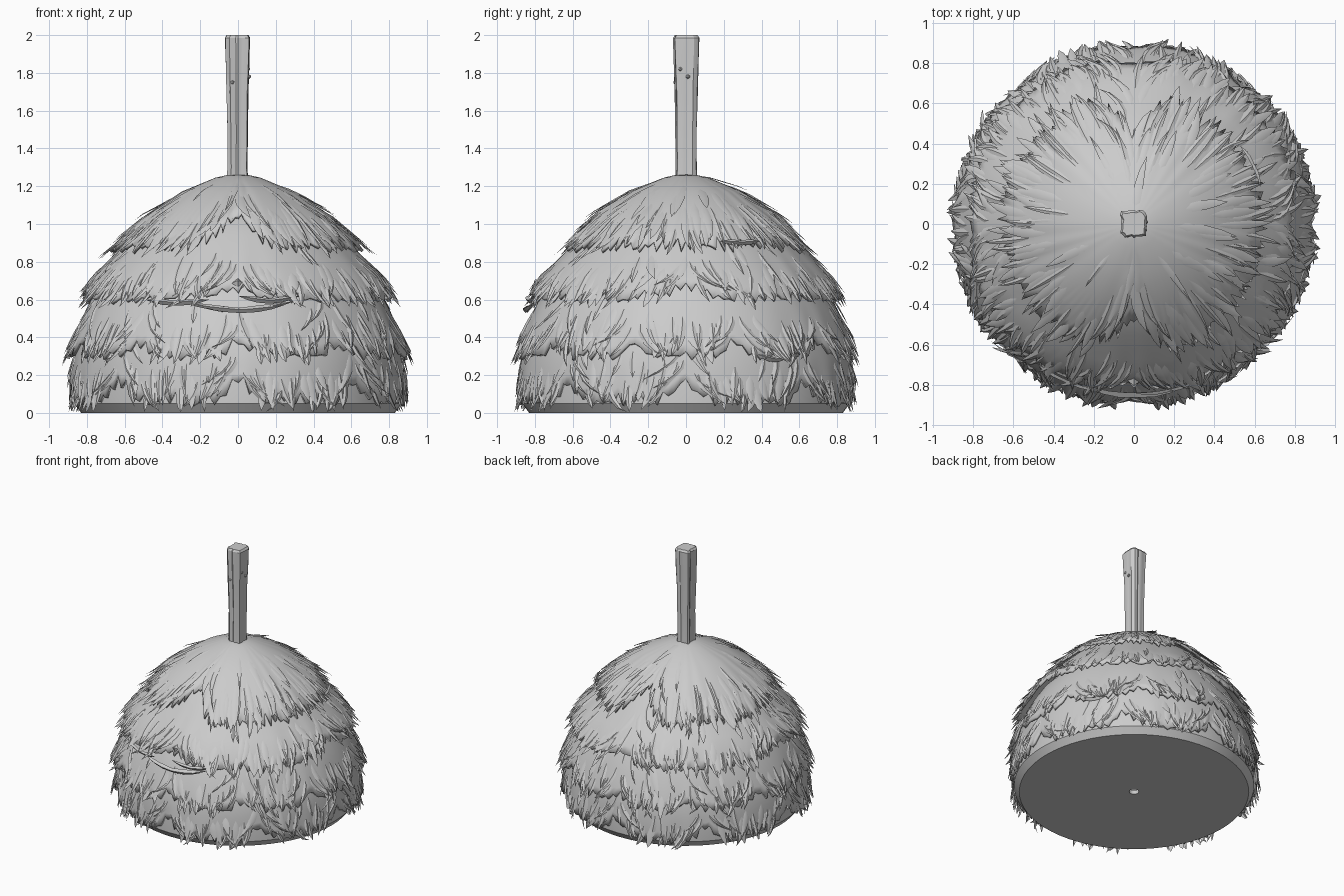
import bpy, bmesh, math, random
from mathutils import Vector

random.seed(7)
cube = bpy.data.objects.get("Cube")
if cube:
    bpy.data.objects.remove(cube, do_unlink=True)

straw = bpy.data.materials.new("plain_grey")
straw.use_nodes = True
GREY = (0.6, 0.6, 0.6, 1)
straw.diffuse_color = GREY
straw.node_tree.nodes["Principled BSDF"].inputs["Base Color"].default_value = GREY


def finish(bm, name, angle=40, recalc=True):
    if recalc:
        bmesh.ops.recalc_face_normals(bm, faces=bm.faces)
    mesh = bpy.data.meshes.new(name)
    bm.to_mesh(mesh)
    bm.free()
    obj = bpy.data.objects.new(name, mesh)
    bpy.context.collection.objects.link(obj)
    mesh.materials.append(straw)
    bpy.ops.object.select_all(action='DESELECT')
    bpy.context.view_layer.objects.active = obj
    obj.select_set(True)
    bpy.ops.object.shade_smooth_by_angle(angle=math.radians(angle))
    return obj


def polar(r, a, z):
    # angle zero is the front
    return Vector((r * math.sin(a), -r * math.cos(a), z))


def on_profile(pts, t, a, lift=0.0):
    # point at fraction t down the profile, pushed outwards by lift
    f = max(t, 0) * (len(pts) - 1)
    i = min(int(f), len(pts) - 2)
    p, q = Vector(pts[i]), Vector(pts[i + 1])
    d = (q - p).normalized()
    m = p.lerp(q, f - i) + Vector((-d.y, d.x)) * lift
    return polar(m.x, a, max(m.y, 0.004))


def bridge(bm, rings, closed=True):
    for lo, hi in zip(rings, rings[1:]):
        n = len(lo)
        for i in range(n if closed else n - 1):
            j = (i + 1) % n
            bm.faces.new((lo[i], lo[j], hi[j], hi[i]))


def blade(bm, path, width, bulge, side):
    # ridged straw following path(s), pointed at the tip and narrow at the root
    rows = []
    for s, k in ((0, 0.25), (0.3, 0.9), (0.55, 1), (0.8, 0.65)):
        c = path(s)
        out = Vector((c.x, c.y, 0)).normalized() + Vector((0, 0, 0.3))
        w = side * width * k
        rows.append([bm.verts.new(c - w), bm.verts.new(c + out * bulge * k),
                     bm.verts.new(c + w)])
    bridge(bm, rows, closed=False)
    tip = bm.verts.new(path(1))
    for k in (0, 1):
        bm.faces.new((rows[-1][k], rows[-1][k + 1], tip))


def parting(a, n):
    # signed angle to the nearest of n partings
    step = math.tau / n
    return (a + step / 2) % step - step / 2


# Core dome with a flat, holed underside
CORE = [(0.035, 0.03), (0.035, 0), (0.83, 0), (0.868, 0.05), (0.862, 0.3),
        (0.785, 0.58), (0.61, 0.83), (0.3, 1.11), (0.03, 1.23)]
bm = bmesh.new()
bridge(bm, [[bm.verts.new(polar(r, math.tau * i / 64, z)) for i in range(64)]
            for r, z in CORE])
finish(bm, "dome_core", 30)

# Thatch tiers: name, profile, partings, parting depth, parting width
TIERS = [
    ("top", [(0.03, 1.265), (0.12, 1.245), (0.3, 1.17), (0.5, 1.035), (0.655, 0.88)], 2, 0.28, 0.18),
    ("upper", [(0.3, 1.13), (0.5, 0.99), (0.645, 0.845), (0.76, 0.725), (0.84, 0.6)], 4, 0.1, 0.16),
    ("middle", [(0.6, 0.83), (0.725, 0.685), (0.8, 0.555), (0.86, 0.42), (0.9, 0.3)], 10, 0.12, 0.07),
    ("lower", [(0.76, 0.56), (0.835, 0.42), (0.868, 0.3), (0.885, 0.18), (0.893, 0.05)], 8, 0.2, 0.09),
]
SEG, ROWS = 180, 8
for name, prof, n, depth, wide in TIERS:
    def hem(a):
        return 1 - depth * math.exp(-(parting(a, n) / wide) ** 2)

    # Sheet with a ragged hem
    bm = bmesh.new()
    jag = [random.uniform(0, 0.12) if i % 2 else random.uniform(-0.04, 0.03)
           for i in range(SEG)]
    rings = []
    for k in range(ROWS + 1):
        s = k / ROWS
        ring = []
        for i in range(SEG):
            a = math.tau * i / SEG
            t = s * (hem(a) - jag[i] * s ** 6)
            wave = 0.006 * math.sin(a * 17 + 3 * math.sin(a * 5)) * s ** 3
            ring.append(bm.verts.new(on_profile(prof, t, a, wave)))
        rings.append(ring)
    bridge(bm, rings[::-1])
    sheet = finish(bm, name + "_thatch", 50)
    solid = sheet.modifiers.new("thickness", 'SOLIDIFY')
    solid.thickness = 0.018
    solid.offset = -1

    # Pointed straw tufts along the hem, swept away from each parting
    bm = bmesh.new()
    count = int(prof[-1][0] * 240)
    for i in range(count):
        a = math.tau * (i + random.random()) / count
        d = parting(a, n)
        sweep = math.copysign(math.exp(-(abs(d) / (wide * 2)) ** 2), d)
        sweep = 0.13 * sweep + random.gauss(0, 0.045)
        end = hem(a) + random.uniform(-0.06, 0.13)
        if random.random() < 0.12:
            end -= random.uniform(0.1, 0.35)
        length = random.uniform(0.25, 0.45)
        flick = random.uniform(0.004, 0.026)

        def path(s):
            return on_profile(prof, end - length * (1 - s), a + sweep * s * s,
                              -0.004 + 0.008 * s + flick * s ** 2)
        tangent = Vector((math.cos(a), math.sin(a), 0))
        blade(bm, path, random.uniform(0.013, 0.026), 0.007, tangent)
    finish(bm, name + "_straw_tufts", 35, recalc=False)

# Loose sideways straw rolls: angle, height, radius, half span, sag
ROLLS = [(0.0, 0.59, 0.84, 0.36, 0.05), (0.02, 0.57, 0.85, 0.27, 0.03),
         (-0.4, 0.6, 0.845, 0.22, 0.02), (0.2, 0.62, 0.84, 0.2, 0.03),
         (2.03, 0.91, 0.655, 0.18, 0.01), (2.12, 0.31, 0.9, 0.12, 0.03)]
bm = bmesh.new()
for mid, z, r, span, sag in ROLLS:
    for way in (-1, 1):
        def path(s):
            # thickest in the middle, thinning towards each end
            return polar(r, mid + way * span * (1.35 * s - 0.35),
                         z - sag * (1 - s * s))
        blade(bm, path, 0.015, 0.016, Vector((0, 0, way)))
finish(bm, "loose_straw_rolls", 45, recalc=False)

# Small peak on the front
bm = bmesh.new()
bmesh.ops.create_cone(bm, segments=4, radius1=0.045, radius2=0.005, depth=0.04,
                      cap_ends=True)
bmesh.ops.rotate(bm, verts=bm.verts, matrix=Vector((0, 0, 1)).rotation_difference(
    Vector((0, -1, 0.6))).to_matrix())
bmesh.ops.translate(bm, verts=bm.verts, vec=(0, -0.785, 0.69))
finish(bm, "front_peak", 20)

# Square wooden post with grooved sides
bm = bmesh.new()
rings = []
SIDES = 32
groove = [random.uniform(-0.008, 0.003) for i in range(SIDES)]
HEIGHTS = [(1.15, 0.06), (1.3, 0.054), (1.5, 0.055), (1.7, 0.059),
           (1.85, 0.064), (1.985, 0.068), (2.0, 0.058)]
for z, half in HEIGHTS:
    ring = []
    for i in range(SIDES):
        a = math.tau * i / SIDES
        c, s = math.cos(a), math.sin(a)
        r = half / (c ** 6 + s ** 6) ** (1 / 6) + groove[i]
        r += random.uniform(-0.002, 0.002)
        ring.append(bm.verts.new((r * c, r * s, z)))
    rings.append(ring)
bridge(bm, rings)
bm.faces.new(rings[-1])
bm.faces.new(rings[0][::-1])
finish(bm, "wooden_post", 25)

# Knots on the post
bm = bmesh.new()
for x, y, z in ((0.054, -0.03, 1.82), (-0.03, -0.056, 1.75), (0.059, 0.01, 1.78)):
    made = bmesh.ops.create_icosphere(bm, subdivisions=1, radius=0.012)["verts"]
    bmesh.ops.translate(bm, verts=made, vec=(x, y, z))
finish(bm, "post_knots")
